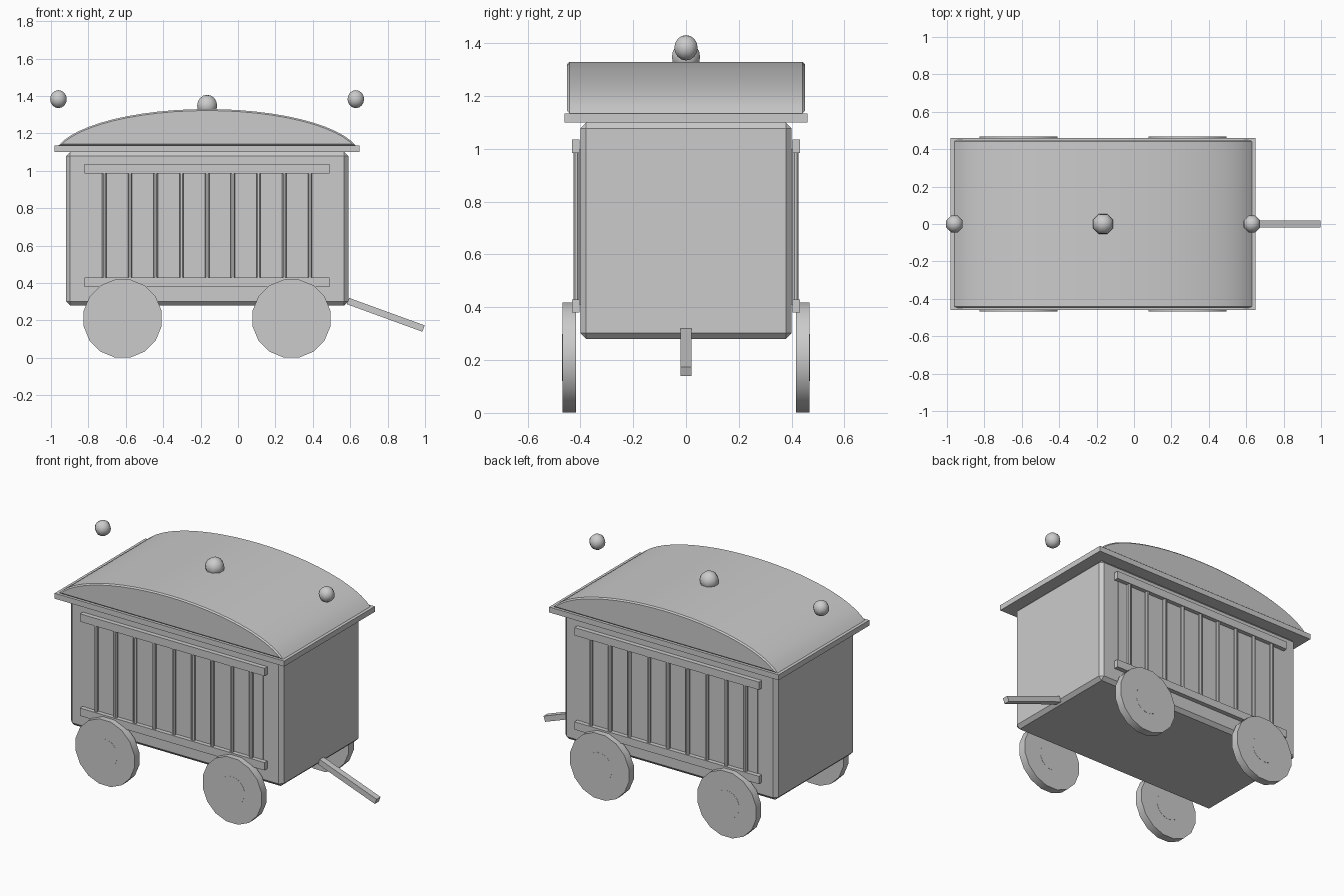
import bpy, bmesh, math
from mathutils import Matrix

if "Cube" in bpy.data.objects:
    bpy.data.objects.remove(bpy.data.objects["Cube"])

CX = -0.165  # middle of the wagon body along x

grey = bpy.data.materials.new("plain grey")
grey.diffuse_color = (0.6, 0.6, 0.6, 1)
grey.use_nodes = True
grey.node_tree.nodes["Principled BSDF"].inputs["Base Color"].default_value = grey.diffuse_color


def finish(name, bm, smooth=False):
    bmesh.ops.recalc_face_normals(bm, faces=bm.faces[:])
    mesh = bpy.data.meshes.new(name)
    bm.to_mesh(mesh)
    bm.free()
    mesh.materials.append(grey)
    ob = bpy.data.objects.new(name, mesh)
    bpy.context.collection.objects.link(ob)
    if smooth:
        bpy.ops.object.select_all(action='DESELECT')
        ob.select_set(True)
        bpy.context.view_layer.objects.active = ob
        bpy.ops.object.shade_smooth_by_angle(angle=math.radians(35))
    return ob


def box(name, x, y, z, bevel=0):
    bm = bmesh.new()
    bmesh.ops.create_cube(bm, size=1)
    for v in bm.verts:
        v.co = [(a + b) / 2 + c * (b - a) for c, (a, b) in zip(v.co, (x, y, z))]
    if bevel:
        bmesh.ops.bevel(bm, geom=bm.edges[:], offset=bevel, segments=1, affect='EDGES')
    return finish(name, bm)


def cylinder(name, loc, r, depth, sides, along_y=False):
    bm = bmesh.new()
    bmesh.ops.create_cone(bm, cap_ends=True, segments=sides, radius1=r, radius2=r, depth=depth)
    m = Matrix.Rotation(math.pi / sides, 4, 'Z')
    if along_y:
        m = Matrix.Rotation(math.pi / 2, 4, 'X') @ m
    bmesh.ops.transform(bm, matrix=Matrix.Translation(loc) @ m, verts=bm.verts[:])
    return finish(name, bm, True)


def ball(name, loc, r):
    bm = bmesh.new()
    bmesh.ops.create_uvsphere(bm, u_segments=8, v_segments=8, radius=r)
    m = Matrix.Translation(loc) @ Matrix.Rotation(math.pi / 8, 4, 'Z')
    bmesh.ops.transform(bm, matrix=m, verts=bm.verts[:])
    for f in bm.faces:
        f.smooth = True
    return finish(name, bm)


# Body and roof slab
box("wagon_body", (-0.92, 0.59), (-0.40, 0.40), (0.28, 1.10), 0.022)
box("roof_slab", (-0.98, 0.65), (-0.46, 0.46), (1.10, 1.135))

# Arched roof: flattened arc extruded across the wagon, with chamfered ends
bm = bmesh.new()
t0, n = math.radians(15), 24
a, b = 0.795 / math.cos(t0), 0.195 / (1 - math.sin(t0))
arc = []
for i in range(n + 1):
    t = t0 + (math.pi - 2 * t0) * i / n
    arc.append((CX + a * math.cos(t), 1.135 + b * (math.sin(t) - math.sin(t0))))
face = bm.faces.new([bm.verts.new((x, -0.45, z)) for x, z in arc])
ext = bmesh.ops.extrude_face_region(bm, geom=[face])["geom"]
bmesh.ops.translate(bm, vec=(0, 0.90, 0), verts=[g for g in ext if isinstance(g, bmesh.types.BMVert)])
rims = [e for e in bm.edges if abs(e.verts[0].co.y - e.verts[1].co.y) < 1e-5]
bmesh.ops.bevel(bm, geom=rims, offset=0.008, segments=1, affect='EDGES')
finish("arched_roof", bm, True)

# Roof balls
ball("roof_ball_left", (-0.96, 0, 1.383), 0.048)
ball("roof_ball_right", (0.63, 0, 1.383), 0.048)
ball("roof_ball_middle", (CX, 0, 1.348), 0.058)

# Both sides: backing panel, rails, bars and wheels
for s, side in ((-1, "front"), (1, "back")):
    def span(y0, y1):
        return tuple(sorted((s * y0, s * y1)))
    box(f"{side}_panel", (-0.79, 0.46), span(0.395, 0.405), (0.41, 1.0))
    for z, level in ((0.38, "lower"), (0.985, "upper")):
        box(f"{side}_{level}_rail", (-0.82, 0.49), span(0.403, 0.432), (z, z + 0.05))
    for k in range(-4, 5):
        cylinder(f"{side}_bar", (CX + k * 0.1375, s * 0.415, 0.707), 0.0125, 0.60, 8)
    for x in (-0.617, 0.286):
        cylinder(f"{side}_wheel", (x, s * 0.4425, 0.21), 0.2125, 0.051, 16, True)
        cylinder(f"{side}_hub", (x, s * 0.4425, 0.21), 0.09, 0.053, 16, True)

# Sloping draw bar
bar = box("draw_bar", (-0.215, 0.215), (-0.02, 0.02), (-0.018, 0.018))
bar.data.transform(Matrix.Translation((0.79, 0, 0.23)) @ Matrix.Rotation(math.radians(20), 4, 'Y'))
